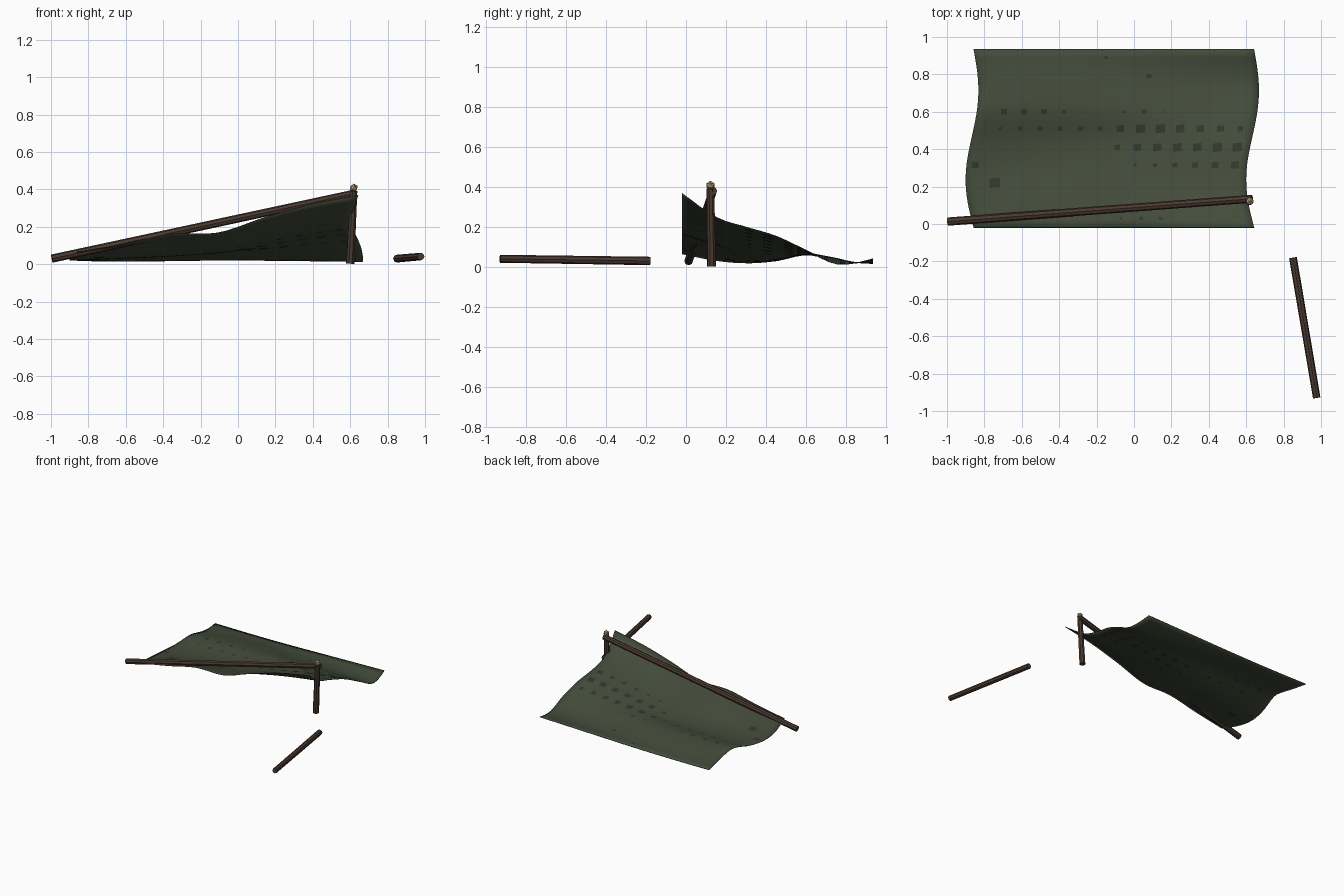
import bpy, bmesh, math
from mathutils import Vector

if "Cube" in bpy.data.objects:
    bpy.data.objects.remove(bpy.data.objects["Cube"])


def material(name, rgb):
    m = bpy.data.materials.new(name)
    m.diffuse_color = (*rgb, 1)
    m.use_nodes = True
    m.node_tree.nodes["Principled BSDF"].inputs["Base Color"].default_value = m.diffuse_color
    return m


CLOTH = material("green_canvas", (0.055, 0.07, 0.042))
PATCH = material("dark_canvas", (0.03, 0.038, 0.025))
WOOD = material("dark_wood", (0.07, 0.042, 0.03))
ROPE = material("rope", (0.42, 0.33, 0.16))


def finish(bm, name, mat):
    me = bpy.data.meshes.new(name)
    bm.to_mesh(me)
    bm.free()
    ob = bpy.data.objects.new(name, me)
    bpy.context.collection.objects.link(ob)
    me.materials.append(mat)
    return ob


# Sagging canvas: heights at 8 stations front to back, 7 stations left to right
YS = [-0.02, 0.15, 0.3, 0.45, 0.6, 0.74, 0.84, 0.93]
Z = [[.065, .11, .162, .168, .25, .32, .368],
     [.032, .07, .105, .12, .17, .215, .25],
     [.02, .034, .055, .08, .12, .165, .20],
     [.03, .034, .042, .06, .095, .13, .155],
     [.06, .062, .066, .072, .077, .08, .085],
     [.036, .044, .047, .042, .033, .025, .018],
     [.022, .024, .024, .022, .02, .018, .018],
     [.018, .017, .018, .022, .028, .034, .04]]


def spline(v, t):
    i = min(int(t), len(v) - 2)
    f = t - i
    a, b = v[i], v[i + 1]
    ma = (b - v[i - 1]) / 2 if i else b - a
    mb = (v[i + 2] - a) / 2 if i + 2 < len(v) else b - a
    return (a + f * ma + f * f * (3 * (b - a) - 2 * ma - mb)
            + f ** 3 * (2 * (a - b) + ma + mb))


def sway(y):
    t = (y + 0.02) / 0.95 * math.pi
    return -0.857 - 0.013 * math.sin(t) - 0.034 * math.sin(2 * t)


def canvas(x, y, lift=0.0):
    i = max(k for k in range(len(YS) - 1) if y >= YS[k] or k == 0)
    t = i + (y - YS[i]) / (YS[i + 1] - YS[i])
    s = min(max((x - sway(y)) / 1.5, 0), 1) * 6
    return Vector((x, y, spline([spline(row, s) for row in Z], t) + lift))


NX, NY = 30, 22
bm = bmesh.new()
grid = []
for j in range(NY + 1):
    y = -0.02 + 0.955 * j / NY
    grid.append([bm.verts.new(canvas(sway(y) + 1.5 * i / NX, y)) for i in range(NX + 1)])
for j in range(NY):
    for i in range(NX):
        bm.faces.new((grid[j][i], grid[j][i + 1], grid[j + 1][i + 1], grid[j + 1][i]))
for f in bm.faces:
    f.smooth = True
tarp = finish(bm, "tarp", CLOTH)
sol = tarp.modifiers.new("thickness", 'SOLIDIFY')
sol.thickness = 0.003
sol.offset = 0

# Small worn squares: rows of (y, first x, sizes), spaced evenly
ROWS = [(0.60, -0.695, [.034, .032, .03, .02, .008, 0, .016, .024, .008]),
        (0.51, -0.715, [.016, .026, .024, .026, .026, .024, .04, .048, .05, .046, .04, .036, .03]),
        (0.41, -0.09, [.03, .042, .044, .046, .046, .05, .05]),
        (0.315, 0.005, [.018, .022, .026, .03, .036, .042]),
        (0.03, -0.07, [.014, .02, .018]),
        (0.315, -0.85, [.036]), (0.22, -0.745, [.055]),
        (0.79, 0.08, [.025]), (0.89, -0.15, [.016])]
bm = bmesh.new()
for y, x0, sizes in ROWS:
    for k, size in enumerate(sizes):
        if not size:
            continue
        h, x = size / 2, x0 + k * 0.107
        corners = [(-h, -h), (h, -h * .8), (h, h), (-h, h * .8)]
        for lift in (0.0035, -0.0035):
            q = [bm.verts.new(canvas(x + a, y + b, lift)) for a, b in corners]
            bm.faces.new(q if lift > 0 else q[::-1])
finish(bm, "worn_patches", PATCH)


# Poles: eight-sided, slightly tapered
def pole(name, a, b, r1, r2):
    a, b = Vector(a), Vector(b)
    bm = bmesh.new()
    bmesh.ops.create_cone(bm, cap_ends=True, segments=8, radius1=r1, radius2=r2, depth=(b - a).length)
    ob = finish(bm, name, WOOD)
    ob.location = (a + b) / 2
    ob.rotation_mode = 'QUATERNION'
    ob.rotation_quaternion = (b - a).to_track_quat('Z', 'Y')


pole("ridge_pole", (-0.995, 0.013, 0.03), (0.632, 0.135, 0.38), 0.022, 0.021)
pole("upright_pole", (0.6, 0.128, 0.003), (0.619, 0.122, 0.392), 0.023, 0.02)
pole("fallen_pole", (0.85, -0.18, 0.03), (0.977, -0.93, 0.041), 0.021, 0.02)

# Rope knot on top of the upright
bm = bmesh.new()
bmesh.ops.create_icosphere(bm, subdivisions=1, radius=0.023)
knot = finish(bm, "rope_knot", ROPE)
knot.location = (0.619, 0.122, 0.408)
